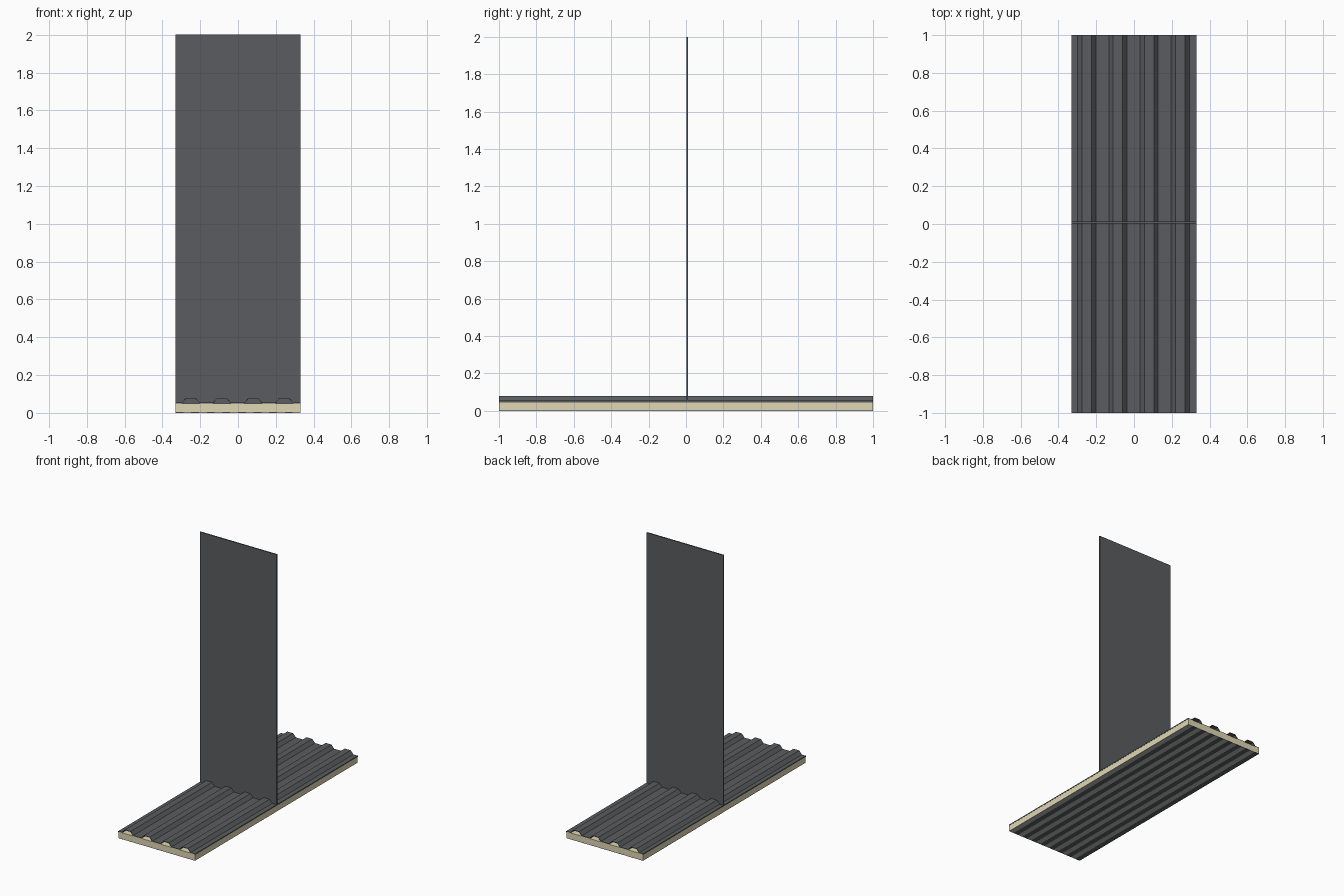
import bpy, bmesh

if "Cube" in bpy.data.objects:
    bpy.data.objects.remove(bpy.data.objects["Cube"])

W, L = 0.33, 1.0           # half width and half length of the panel
T = 0.004                  # sheet thickness
Z = 0.05                   # top of the foam core


def material(name, rgb):
    m = bpy.data.materials.new(name)
    m.diffuse_color = (*rgb, 1)
    m.use_nodes = True
    m.node_tree.nodes["Principled BSDF"].inputs["Base Color"].default_value = m.diffuse_color
    return m


steel = material("dark grey steel", (0.102, 0.108, 0.116))
pale = material("pale grey steel", (0.48, 0.48, 0.47))
foam = material("cream foam", (0.75, 0.68, 0.45))


def finish(bm, name, *mats):
    bmesh.ops.recalc_face_normals(bm, faces=bm.faces)
    me = bpy.data.meshes.new(name)
    bm.to_mesh(me)
    bm.free()
    for m in mats:
        me.materials.append(m)
    ob = bpy.data.objects.new(name, me)
    bpy.context.collection.objects.link(ob)
    return ob


def box(name, lo, hi, mat):
    bm = bmesh.new()
    bmesh.ops.create_cube(bm, size=1)
    for v in bm.verts:
        for i in range(3):
            v.co[i] = hi[i] if v.co[i] > 0 else lo[i]
    return finish(bm, name, mat)


# Foam core and upright sheet
box("foam_core", (-W, -L, T), (W, L, Z), foam)
box("upright_sheet", (-W, 0.002, Z), (W, 0.012, 2.0), steel)

# Folded side edges of the upper sheet
for name, s in (("left_lip", -1), ("right_lip", 1)):
    xs = sorted((s * (W - 0.003), s * (W + 0.001)))
    box(name, (xs[0], -L, Z - 0.005), (xs[1], L, Z + T), steel)

# Flat lower sheet, streaked lengthwise in pale and dark grey
bm = bmesh.new()
bmesh.ops.create_grid(bm, x_segments=16, y_segments=1, size=1)
for v in bm.verts:
    v.co.x *= W
    v.co.y *= L
for f in bm.faces:
    f.material_index = int((f.calc_center_median().x + W) / (2 * W) * 16) % 2
ext = bmesh.ops.extrude_face_region(bm, geom=bm.faces[:], use_keep_orig=True)
for g in ext["geom"]:
    if isinstance(g, bmesh.types.BMVert):
        g.co.z = T
finish(bm, "bottom_sheet", steel, pale)

# Ribbed upper sheet: four hollow trapezoid ribs
profile = [(-W, Z)]
for i in range(4):
    c = -0.25 + 0.165 * i
    profile += [(c - 0.048, Z), (c - 0.025, 0.076), (c + 0.025, 0.076), (c + 0.048, Z)]
profile.append((W, Z))

bm = bmesh.new()
rows = []
for y in (-L, L):
    low = [bm.verts.new((x, y, z)) for x, z in profile]
    high = [bm.verts.new((x, y, z + T)) for x, z in profile]
    rows.append(low + high[::-1])
n = len(rows[0])
for i in range(n):
    j = (i + 1) % n
    bm.faces.new((rows[0][i], rows[0][j], rows[1][j], rows[1][i]))
for r in rows:             # thin end edges
    for i in range(len(profile) - 1):
        bm.faces.new((r[i], r[i + 1], r[n - 2 - i], r[n - 1 - i]))
finish(bm, "ribbed_top_sheet", steel)
